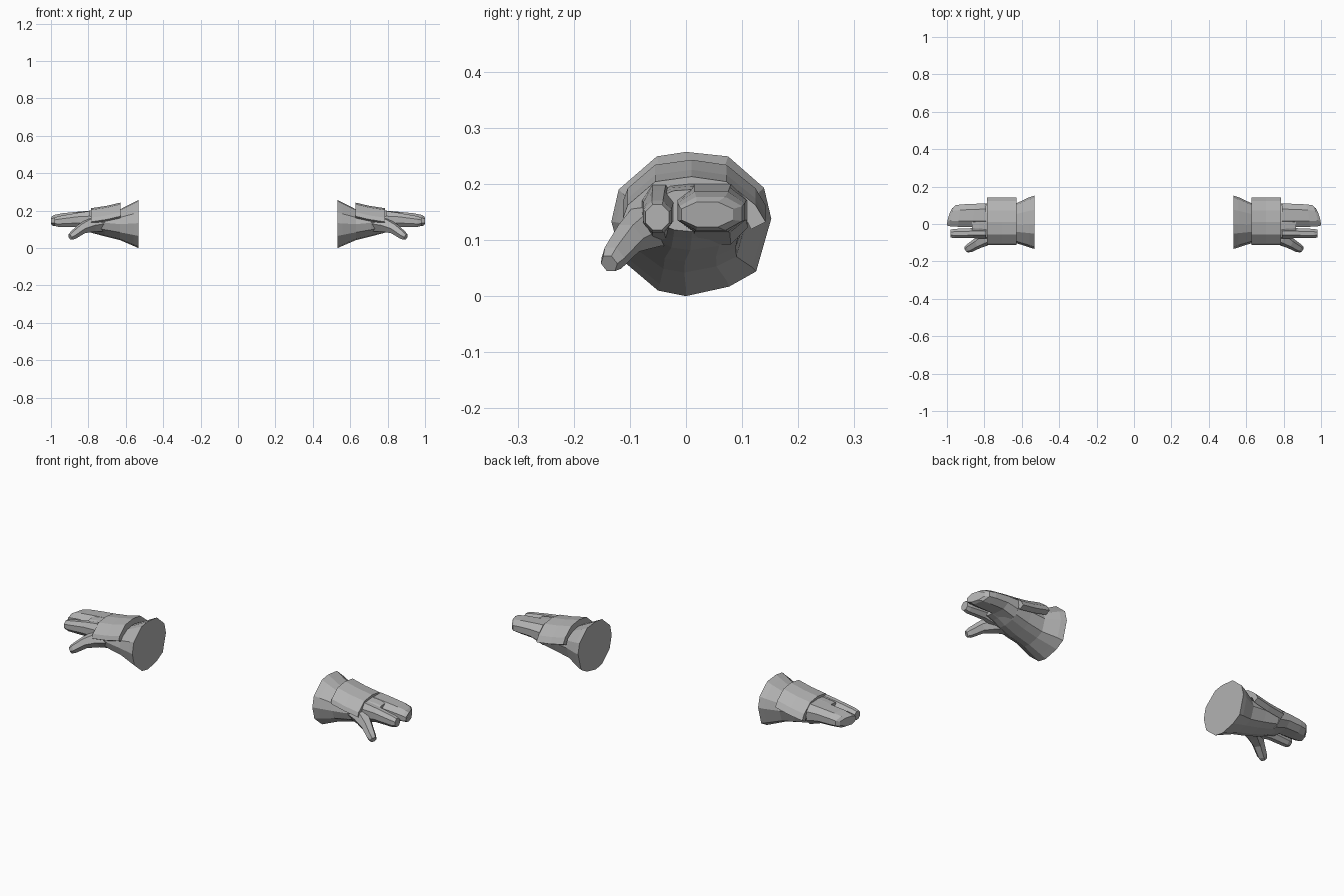
import bpy, bmesh, math
from mathutils import Vector

if "Cube" in bpy.data.objects:
    bpy.data.objects.remove(bpy.data.objects["Cube"])

grey = bpy.data.materials.new("glove_grey")
grey.diffuse_color = (0.45, 0.45, 0.45, 1)
grey.use_nodes = True
grey.node_tree.nodes["Principled BSDF"].inputs["Base Color"].default_value = grey.diffuse_color


def loft(name, rings):
    """Skin closed rings into a capped solid, mirrored to the other hand."""
    bm = bmesh.new()
    loops = [[bm.verts.new(p) for p in ring] for ring in rings]
    n = len(loops[0])
    for a, b in zip(loops, loops[1:]):
        for i in range(n):
            j = (i + 1) % n
            bm.faces.new((a[i], a[j], b[j], b[i]))
    bm.faces.new(loops[0])
    bm.faces.new(loops[-1])
    bmesh.ops.recalc_face_normals(bm, faces=bm.faces)
    mesh = bpy.data.meshes.new(name)
    bm.to_mesh(mesh)
    bm.free()
    mesh.materials.append(grey)
    ob = bpy.data.objects.new(name, mesh)
    bpy.context.collection.objects.link(ob)
    mirror = ob.modifiers.new("other_hand", 'MIRROR')
    mirror.use_axis = (True, False, False)
    return ob


def box_ring(x, y0, y1, z0, z1, slant=0.0):
    """Eight-sided finger section; slant pulls the outer (y1) side back in x."""
    cy, cz = min(0.3 * (y1 - y0), 0.03), 0.28 * (z1 - z0)
    pts = [(y0 + cy, z0), (y1 - cy, z0), (y1, z0 + cz), (y1, z1 - cz),
           (y1 - cy, z1), (y0 + cy, z1), (y0, z1 - cz), (y0, z0 + cz)]
    return [(x - slant * ((y - y0) / (y1 - y0)) ** 2, y, z) for y, z in pts]


# Flared cuff, wrist and palm: one outline refitted to each station
outline = [(-.05, .01), (0, 0), (.077, .017), (.125, .044), (.152, .138),
           (.139, .193), (.075, .249), (0, .257), (-.052, .249),
           (-.12, .19), (-.133, .133), (-.115, .065)]


def body_ring(x, y0, y1, z0, z1):
    return [(x, y0 + (y + .133) / .285 * (y1 - y0), z0 + z / .257 * (z1 - z0))
            for y, z in outline]


loft("cuff_and_palm", [body_ring(*s) for s in (
    (.533, -.133, .152, .0, .257),
    (.560, -.125, .143, .012, .243),
    (.630, -.102, .110, .042, .207),
    (.710, -.098, .108, .062, .203),
    (.785, -.082, .110, .082, .200),
    (.830, -.076, .108, .103, .196),
    (.865, -.073, .106, .115, .190))])

# Joined outer fingers with a slanted tip
loft("joined_fingers", [
    box_ring(.79, -.015, .110, .092, .200),
    box_ring(.86, -.015, .108, .113, .194, .01),
    box_ring(.94, -.015, .105, .115, .186, .02),
    box_ring(.985, -.012, .100, .117, .177, .03),
    box_ring(1.0, -.008, .084, .123, .168, .028)])

# Index finger
loft("index_finger", [
    box_ring(.79, -.078, -.018, .100, .198),
    box_ring(.86, -.076, -.022, .113, .188),
    box_ring(.96, -.076, -.026, .113, .170),
    box_ring(.98, -.072, -.030, .118, .163)])

# Thumb: six-sided tube pointing forward and down
path = [((.73, -.045, .130), .052), ((.785, -.072, .122), .042),
        ((.835, -.102, .103), .030), ((.882, -.130, .068), .024),
        ((.897, -.137, .058), .017)]
axis = Vector((.15, -.09, -.08)).normalized()
side = axis.cross(Vector((0, 0, 1))).normalized()
up = side.cross(axis)
loft("thumb", [[Vector(c) + r * (math.cos(a) * side + math.sin(a) * up)
                for a in (math.tau * k / 6 for k in range(6))]
               for c, r in path])

# Curved guard plate over the back of the hand, sloping towards the fingers
arc = [(-.112, .170), (-.104, .192), (-.055, .234), (.010, .243),
       (.072, .234), (.124, .192), (.142, .162)]


def plate_ring(x, drop):
    outer = [(x, y, z - drop) for y, z in arc]
    inner = [(x, .012 + (y - .012) * .80, z - drop - .032 * (1 if abs(y - .01) < .1 else .4))
             for y, z in reversed(arc)]
    return outer + inner


loft("hand_guard", [plate_ring(.628, 0), plate_ring(.705, .018), plate_ring(.787, .030)])
